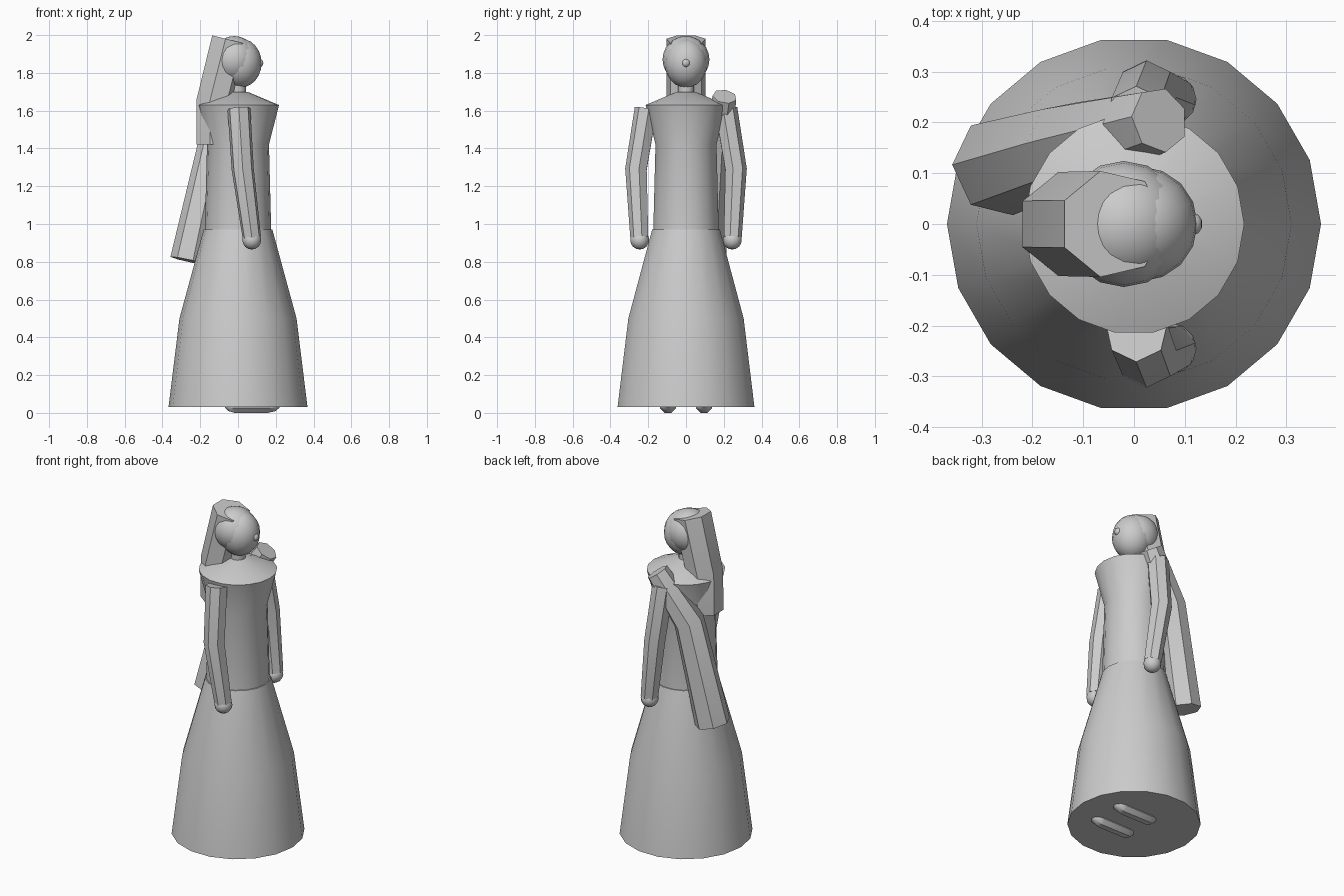
import bpy, bmesh
from math import sin, cos, pi, radians
from mathutils import Vector

if "Cube" in bpy.data.objects:
    bpy.data.objects.remove(bpy.data.objects["Cube"])


def finish(name, bm, angle=35):
    bmesh.ops.recalc_face_normals(bm, faces=bm.faces)
    me = bpy.data.meshes.new(name)
    bm.to_mesh(me)
    bm.free()
    ob = bpy.data.objects.new(name, me)
    bpy.context.collection.objects.link(ob)
    bpy.ops.object.select_all(action='DESELECT')
    ob.select_set(True)
    bpy.context.view_layer.objects.active = ob
    bpy.ops.object.shade_smooth_by_angle(angle=radians(angle))
    return ob


def bridge(name, rings, angle=35):
    """Skin a list of point rings and cap both ends."""
    bm = bmesh.new()
    vs = [[bm.verts.new(p) for p in r] for r in rings]
    n = len(vs[0])
    for a, b in zip(vs, vs[1:]):
        for i in range(n):
            j = (i + 1) % n
            bm.faces.new((a[i], a[j], b[j], b[i]))
    bm.faces.new(vs[0])
    bm.faces.new(vs[-1])
    return finish(name, bm, angle)


def lathe(name, profile, n=18):
    return bridge(name, [[(r * cos(2 * pi * i / n), r * sin(2 * pi * i / n), z)
                          for i in range(n)] for r, z in profile])


def tube(name, path, ref, phase=0.0, n=7):
    """Faceted tube along (x, y, z, radius) points; ref sets the first vertex."""
    pts = [Vector(p[:3]) for p in path]
    rings = []
    for k, p in enumerate(pts):
        t = Vector()
        if k > 0:
            t += (p - pts[k - 1]).normalized()
        if k < len(pts) - 1:
            t += (pts[k + 1] - p).normalized()
        t.normalize()
        u = Vector(ref)
        u = (u - t * u.dot(t)).normalized()
        v = t.cross(u)
        r = path[k][3]
        rings.append([p + (u * cos(a) + v * sin(a)) * r
                      for a in (phase + 2 * pi * i / n for i in range(n))])
    return bridge(name, rings)


def ball(name, loc, radii, seg=16, rings=12):
    bm = bmesh.new()
    bmesh.ops.create_uvsphere(bm, u_segments=seg, v_segments=rings, radius=1)
    bmesh.ops.scale(bm, vec=radii, verts=bm.verts)
    bmesh.ops.translate(bm, vec=loc, verts=bm.verts)
    return finish(name, bm, 60)


# Dress
lathe("skirt", [(0.368, 0.03), (0.31, 0.5), (0.182, 0.97)])
lathe("bodice", [(0.176, 0.96), (0.164, 1.42), (0.217, 1.63)])
lathe("shoulders", [(0.217, 1.63), (0.05, 1.70)])
lathe("neck", [(0.042, 1.66), (0.042, 1.78)], 12)

# Head, facing +x
ball("face", (0.012, 0, 1.852), (0.113, 0.113, 0.13))
ball("hair_cap", (-0.02, 0, 1.871), (0.122, 0.124, 0.124))
ball("nose", (0.115, 0, 1.852), (0.02, 0.022, 0.022), 10, 8)

# Long hair down the back
tube("back_hair", [(-0.043, 0, 1.975, 0.107), (-0.125, 0, 1.65, 0.105),
                   (-0.125, 0, 1.42, 0.105)], (-1, 0, 0), pi / 7)

# Sash falling from the shoulder
tube("shoulder_sash", [(0.05, 0.205, 1.675, 0.065), (-0.13, 0.155, 1.40, 0.088),
                       (-0.26, 0.115, 0.805, 0.1)], (-1, 0, 0))

# Arms, hands and shoes on both sides
for s, side in ((-1, "right"), (1, "left")):
    tube(side + "_arm", [(0.005, s * 0.21, 1.61, 0.062),
                         (0.025, s * 0.262, 1.29, 0.06),
                         (0.073, s * 0.245, 0.93, 0.05)], (0, s, 0))
    ball(side + "_hand", (0.073, s * 0.245, 0.915), (0.05, 0.05, 0.05), 12, 8)
    tube(side + "_shoe", [(x, s * 0.095, 0.042, r) for x, r in
                          ((-0.07, 0.015), (-0.05, 0.035), (-0.02, 0.045),
                           (0.16, 0.045), (0.2, 0.035), (0.22, 0.015))],
         (0, 0, 1), pi / 8, 8)
